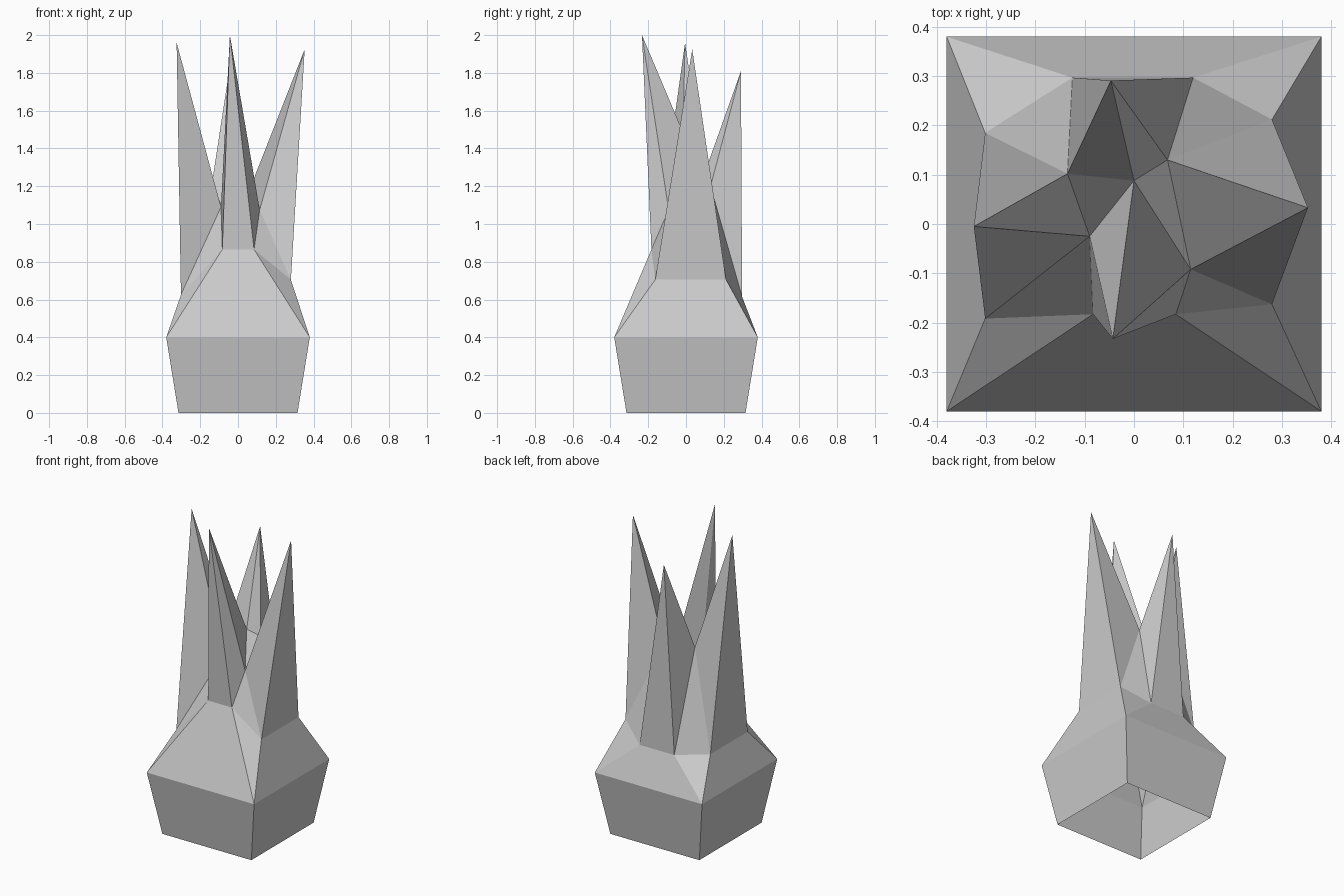
import bpy
import bmesh
import math

if "Cube" in bpy.data.objects:
    bpy.data.objects.remove(bpy.data.objects["Cube"])

# Base: open-bottomed tapered square tub
bpy.ops.mesh.primitive_cone_add(
    vertices=4, radius1=0.315 * math.sqrt(2), radius2=0.38 * math.sqrt(2),
    depth=0.4, end_fill_type='NOTHING', location=(0, 0, 0.2),
    rotation=(0, 0, math.radians(45)))
base = bpy.context.object
base.name = "base"
bpy.ops.object.transform_apply(location=True, rotation=True, scale=True)

# Spike crown: each side is (foot start, foot end, tip), counter-clockwise from the front
SIDES = [
    ((-0.083, -0.183, 0.865), (0.085, -0.183, 0.865), (-0.043, -0.233, 2.0)),   # front
    ((0.28, -0.163, 0.705), (0.28, 0.212, 0.705), (0.353, 0.033, 1.925)),       # right
    ((0.12, 0.297, 0.615), (-0.125, 0.297, 0.615), (-0.047, 0.291, 1.81)),      # back
    ((-0.302, 0.185, 0.625), (-0.302, -0.192, 0.625), (-0.325, -0.005, 1.96)),  # left
]
# Valley points between neighbouring spikes, each following its side
VALLEYS = [(0.115, -0.092, 1.075), (0.068, 0.13, 1.2),
           (-0.135, 0.102, 1.235), (-0.09, -0.025, 1.09)]
RIM = [(-0.38, -0.38, 0.4), (0.38, -0.38, 0.4), (0.38, 0.38, 0.4), (-0.38, 0.38, 0.4)]

bm = bmesh.new()
sides = [[bm.verts.new(p) for p in side] for side in SIDES]
valleys = [bm.verts.new(p) for p in VALLEYS]
rim = [bm.verts.new(p) for p in RIM]
center = bm.verts.new((0, 0.088, 1.24))

for i, (a, b, tip) in enumerate(sides):
    n = (i + 1) % 4
    next_foot, next_rim = sides[n][0], rim[n]
    valley, prev_valley = valleys[i], valleys[i - 1]
    # shoulder and corner facets
    bm.faces.new((rim[i], next_rim, b, a))
    bm.faces.new((next_rim, next_foot, b))
    bm.faces.new((b, next_foot, valley))
    # outer face and flanks of the spike
    bm.faces.new((a, b, tip))
    bm.faces.new((b, valley, tip))
    bm.faces.new((a, tip, prev_valley))
    # inner side: front and back spikes run down to the centre, the others to a floor facet
    if i % 2 == 0:
        bm.faces.new((tip, valley, center))
        bm.faces.new((tip, center, prev_valley))
    else:
        bm.faces.new((tip, valley, prev_valley))
        bm.faces.new((center, prev_valley, valley))

mesh = bpy.data.meshes.new("spike_crown")
bm.to_mesh(mesh)
bm.free()
crown = bpy.data.objects.new("spike_crown", mesh)
bpy.context.collection.objects.link(crown)
